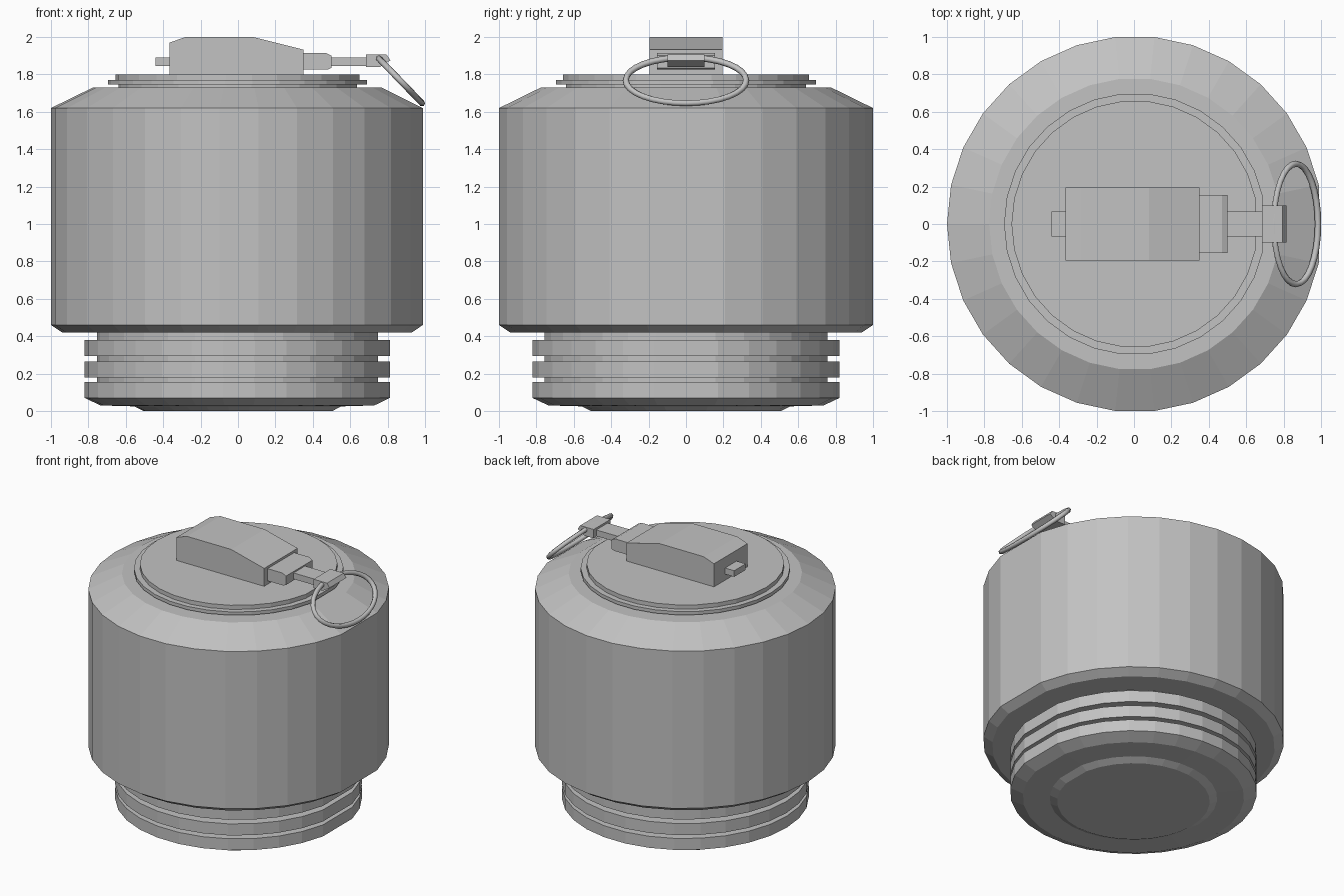
import bpy, bmesh
from math import sin, cos, pi, radians

cube = bpy.data.objects.get("Cube")
if cube:
    bpy.data.objects.remove(cube, do_unlink=True)

GREY = (0.54, 0.54, 0.54, 1)
mat = bpy.data.materials.new("plain grey")
mat.use_nodes = True
mat.diffuse_color = GREY
mat.node_tree.nodes["Principled BSDF"].inputs["Base Color"].default_value = GREY

CENTRE_X = 0.005
SIDES = 30


def finish(name, bm):
    bmesh.ops.recalc_face_normals(bm, faces=bm.faces)
    mesh = bpy.data.meshes.new(name)
    bm.to_mesh(mesh)
    bm.free()
    mesh.materials.append(mat)
    obj = bpy.data.objects.new(name, mesh)
    bpy.context.collection.objects.link(obj)
    return obj


def lathe(name, profile):
    """Turn (radius, z) points; the facet facing +x is a double-width flat."""
    bm = bmesh.new()
    angles = [2 * pi * i / SIDES for i in range(1, SIDES)]
    rings = [[bm.verts.new((CENTRE_X + r * cos(a), r * sin(a), z)) for a in angles]
             for r, z in profile]
    count = len(angles)
    for low, high in zip(rings, rings[1:]):
        for i in range(count):
            j = (i + 1) % count
            bm.faces.new((low[i], low[j], high[j], high[i]))
    bm.faces.new(rings[0])
    bm.faces.new(rings[-1])
    return finish(name, bm)


def extrude(name, profile, half_width):
    """Extrude an (x, z) outline along y, symmetric about y = 0."""
    bm = bmesh.new()
    face = bm.faces.new([bm.verts.new((x, -half_width, z)) for x, z in profile])
    new = bmesh.ops.extrude_face_region(bm, geom=[face])["geom"]
    verts = [v for v in new if isinstance(v, bmesh.types.BMVert)]
    bmesh.ops.translate(bm, verts=verts, vec=(0, 2 * half_width, 0))
    return finish(name, bm)


def box(name, x0, x1, z0, z1, half_width):
    return extrude(name, [(x0, z0), (x1, z0), (x1, z1), (x0, z1)], half_width)


# Main canister with sloped shoulder and small bottom bevel
lathe("canister_body", [(0.76, 0.42), (0.945, 0.42), (1.005, 0.46),
                        (1.005, 1.62), (0.78, 1.73), (0.6, 1.73)])

# Ribbed neck below: foot disc, bevelled base, three ribs
neck = [(0.51, 0), (0.56, 0.025), (0.74, 0.03), (0.825, 0.07)]
for bottom, top in ((0.07, 0.155), (0.18, 0.265), (0.295, 0.38)):
    if bottom > 0.1:
        neck += [(0.76, bottom), (0.825, bottom)]
    neck += [(0.825, top), (0.76, top)]
lathe("ribbed_neck", neck + [(0.76, 0.43)])

# Lid with a thin flange
lathe("lid", [(0.645, 1.725), (0.645, 1.745), (0.7, 1.745), (0.7, 1.77),
              (0.66, 1.77), (0.66, 1.8)])

# Fuse housing and pull pin on the lid
extrude("fuse_housing", [(-0.365, 1.795), (0.35, 1.795), (0.35, 1.932), (0.08, 2.0),
                         (-0.28, 2.0), (-0.365, 1.97)], 0.195)
box("pin_stub", -0.44, -0.36, 1.845, 1.89, 0.067)
extrude("pin_collar", [(0.345, 1.825), (0.48, 1.825), (0.5, 1.835), (0.5, 1.9),
                       (0.47, 1.915), (0.345, 1.915)], 0.155)
box("pin_rod", 0.495, 0.69, 1.845, 1.89, 0.067)
extrude("ring_clasp", [(0.685, 1.84), (0.76, 1.84), (0.815, 1.875), (0.795, 1.905),
                       (0.685, 1.905)], 0.098)

# Tilted oval pull ring
tilt = radians(46)
curve = bpy.data.curves.new("pull_ring", "CURVE")
curve.dimensions = "3D"
curve.bevel_depth = 0.017
curve.bevel_resolution = 1
spline = curve.splines.new("POLY")
STEPS = 32
spline.points.add(STEPS - 1)
for i, point in enumerate(spline.points):
    a = 2 * pi * i / STEPS
    along = 0.17 * cos(a)
    point.co = (0.866 + along * cos(tilt), 0.322 * sin(a), 1.768 - along * sin(tilt), 1)
spline.use_cyclic_u = True
curve.materials.append(mat)
ring = bpy.data.objects.new("pull_ring", curve)
bpy.context.collection.objects.link(ring)
